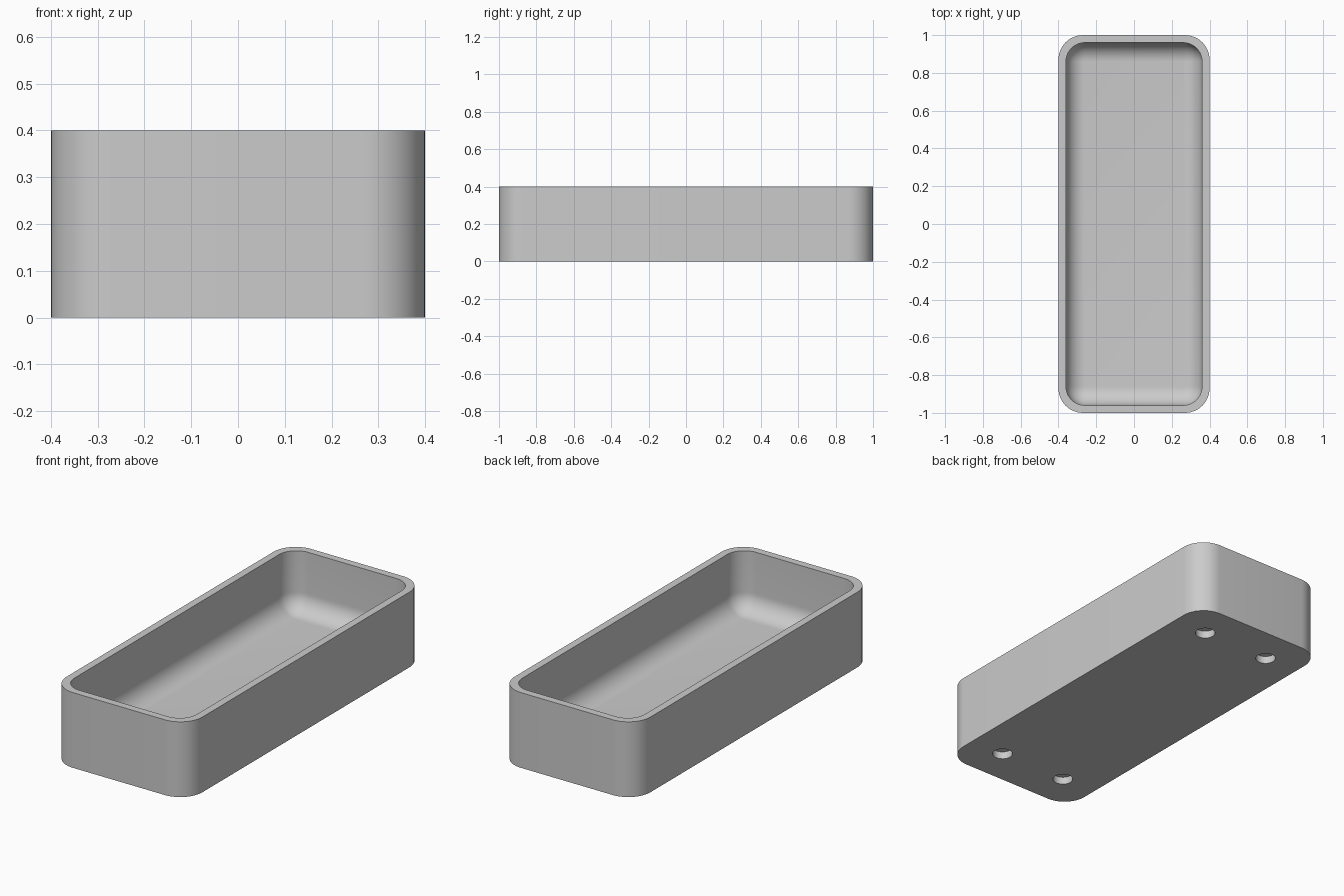
import bpy, bmesh
from math import sin, cos, pi, radians

cube = bpy.data.objects.get("Cube")
if cube:
    bpy.data.objects.remove(cube, do_unlink=True)

grey = bpy.data.materials.new("light grey")
grey.use_nodes = True
colour = (0.6, 0.6, 0.6, 1)
grey.diffuse_color = colour
grey.node_tree.nodes["Principled BSDF"].inputs["Base Color"].default_value = colour

WIDTH, LENGTH, HEIGHT = 0.8, 2.0, 0.4
WALL, FLOOR, FILLET = 0.04, 0.08, 0.1
STEPS = 12


def ring(bm, inset, radius, z):
    """Rounded rectangle of vertices, inset from the outer edge."""
    cx, cy = WIDTH / 2 - inset - radius, LENGTH / 2 - inset - radius
    verts = []
    for q, (sx, sy) in enumerate([(1, 1), (-1, 1), (-1, -1), (1, -1)]):
        for i in range(STEPS + 1):
            a = (q + i / STEPS) * pi / 2
            verts.append(bm.verts.new((sx * cx + radius * cos(a),
                                       sy * cy + radius * sin(a), z)))
    return verts


# Tray: outer wall, flat rim, inner wall, rounded floor edge
bm = bmesh.new()
rings = [ring(bm, 0, 0.13, 0), ring(bm, 0, 0.13, HEIGHT)]
rings.append(ring(bm, WALL, FILLET, HEIGHT))
for i in range(STEPS + 1):
    a = i / STEPS * pi / 2
    rings.append(ring(bm, WALL + FILLET * (1 - cos(a)), FILLET * cos(a),
                      FLOOR + FILLET * (1 - sin(a))))
for lower, upper in zip(rings, rings[1:]):
    n = len(lower)
    for i in range(n):
        j = (i + 1) % n
        bm.faces.new((lower[i], lower[j], upper[j], upper[i]))
bm.faces.new(rings[0][::-1])
bm.faces.new(rings[-1])
bmesh.ops.remove_doubles(bm, verts=bm.verts, dist=0.0001)
bmesh.ops.recalc_face_normals(bm, faces=bm.faces)
mesh = bpy.data.meshes.new("tray")
bm.to_mesh(mesh)
bm.free()
mesh.materials.append(grey)
tray = bpy.data.objects.new("tray", mesh)
bpy.context.collection.objects.link(tray)

# Four shallow round sockets in the underside
for x in (-0.2, 0.2):
    for y in (-0.8, 0.8):
        bpy.ops.mesh.primitive_cylinder_add(vertices=48, radius=0.05, depth=0.08,
                                            location=(x, y, 0))
        cutter = bpy.context.object
        cutter.name = "socket_cutter"
        cutter.data.materials.append(grey)
        cutter.hide_render = True
        cut = tray.modifiers.new("socket", 'BOOLEAN')
        cut.operation = 'DIFFERENCE'
        cut.solver = 'EXACT'
        cut.object = cutter
        bpy.ops.object.select_all(action='DESELECT')
        tray.select_set(True)
        bpy.context.view_layer.objects.active = tray
        bpy.ops.object.modifier_apply(modifier=cut.name)
        bpy.data.objects.remove(cutter, do_unlink=True)

bpy.ops.object.shade_smooth_by_angle(angle=radians(35))
